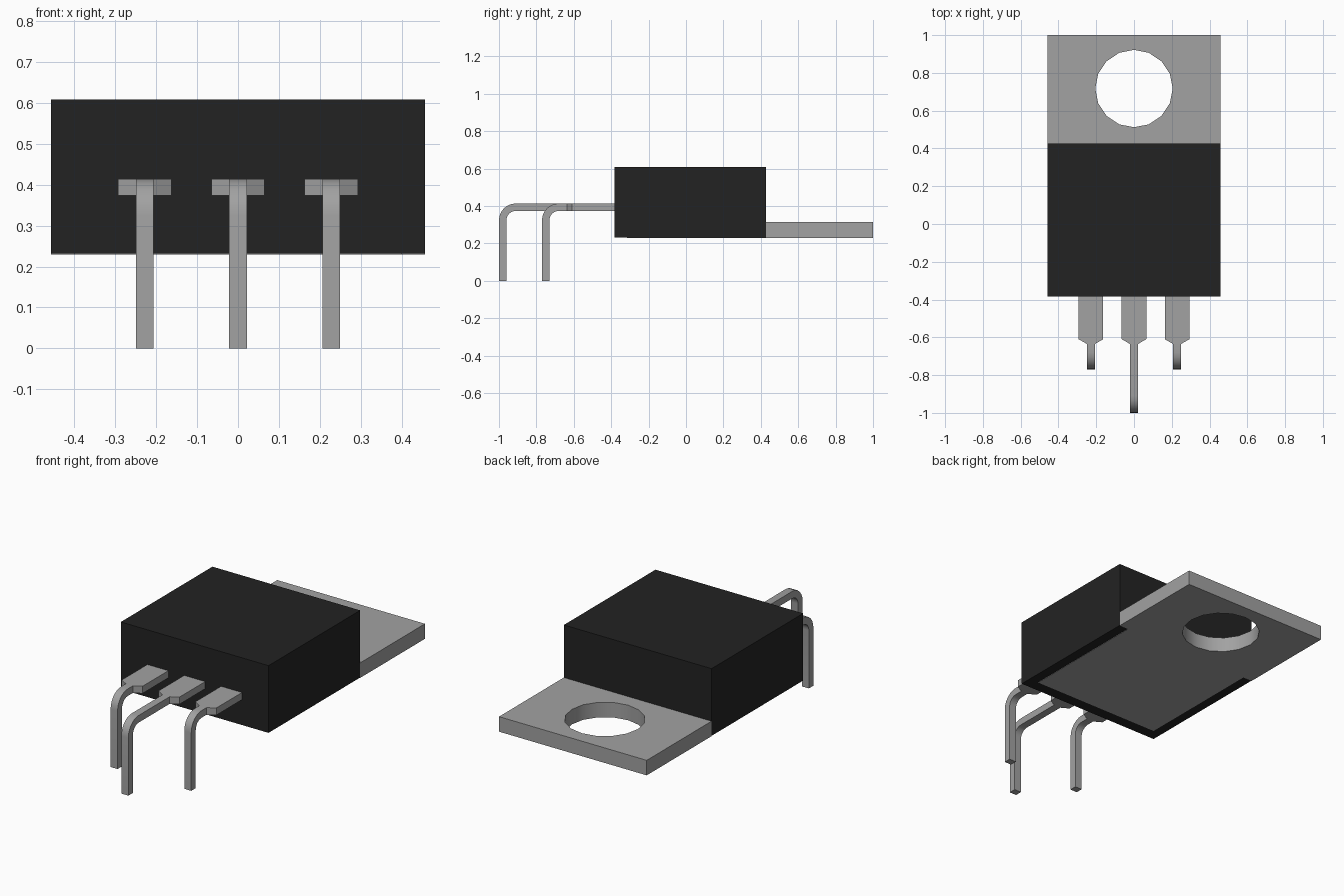
import bpy, bmesh, math

cube = bpy.data.objects.get("Cube")
if cube:
    bpy.data.objects.remove(cube, do_unlink=True)


def make_material(name, rgb, roughness):
    mat = bpy.data.materials.new(name)
    mat.use_nodes = True
    color = (*rgb, 1.0)
    mat.diffuse_color = color
    bsdf = mat.node_tree.nodes["Principled BSDF"]
    bsdf.inputs["Base Color"].default_value = color
    bsdf.inputs["Roughness"].default_value = roughness
    return mat


black_plastic = make_material("black plastic", (0.0165, 0.0165, 0.0165), 0.6)
grey_metal = make_material("grey metal", (0.36, 0.36, 0.36), 0.5)


def add_object(name, bm, mat, smooth=False):
    bmesh.ops.recalc_face_normals(bm, faces=bm.faces)
    mesh = bpy.data.meshes.new(name)
    bm.to_mesh(mesh)
    bm.free()
    mesh.materials.append(mat)
    obj = bpy.data.objects.new(name, mesh)
    bpy.context.collection.objects.link(obj)
    if smooth:
        bpy.ops.object.select_all(action='DESELECT')
        obj.select_set(True)
        bpy.context.view_layer.objects.active = obj
        bpy.ops.object.shade_smooth_by_angle(angle=math.radians(30))
    return obj


HALF_W = 0.457           # half width of body and tab
FRONT, BACK = -0.383, 0.427
BASE, TOP = 0.232, 0.608

# Moulded plastic body
bm = bmesh.new()
bmesh.ops.create_cube(bm, size=1)
bmesh.ops.scale(bm, vec=(2 * HALF_W, BACK - FRONT, TOP - BASE), verts=bm.verts)
bmesh.ops.translate(bm, vec=(0, (FRONT + BACK) / 2, (TOP + BASE) / 2), verts=bm.verts)
add_object("body", bm, black_plastic)


# Mounting tab: stepped plate, narrower under the body, with a round hole
def add_loop(bm, points, z):
    verts = [bm.verts.new((x, y, z)) for x, y in points]
    for a, b in zip(verts, verts[1:] + verts[:1]):
        bm.edges.new((a, b))


right_side = [(0.40, -0.315), (0.40, BACK), (HALF_W, BACK), (HALF_W, 1.0)]
outline = right_side + [(-x, y) for x, y in reversed(right_side)]
hole = [(0.205 * math.cos(math.tau * i / 16), 0.717 + 0.205 * math.sin(math.tau * i / 16))
        for i in range(16)]
bm = bmesh.new()
add_loop(bm, outline, 0.23)
add_loop(bm, hole, 0.23)
bmesh.ops.triangle_fill(bm, use_beauty=True, edges=bm.edges[:], normal=(0, 0, 1))
ext = bmesh.ops.extrude_face_region(bm, geom=bm.faces[:], use_keep_orig=True)
raised = [v for v in ext["geom"] if isinstance(v, bmesh.types.BMVert)]
bmesh.ops.translate(bm, vec=(0, 0, 0.084), verts=raised)
add_object("mounting_tab", bm, grey_metal, smooth=True)


# Leads: flat shoulder, taper, rounded bend, then straight down to the ground
def add_lead(name, x, y_outer):
    half_t, radius, z_mid = 0.02, 0.07, 0.394
    wide, narrow = 0.065, 0.0215
    y_leg = y_outer + half_t
    # Each station: y, z, bend angle, half width
    stations = [(FRONT + 0.02, z_mid, 0, wide), (-0.61, z_mid, 0, wide),
                (-0.635, z_mid, 0, narrow)]
    for i in range(7):
        a = math.pi / 2 * i / 6
        stations.append((y_leg + radius * (1 - math.sin(a)),
                         z_mid - radius * (1 - math.cos(a)), a, narrow))
    stations.append((y_leg, 0, math.pi / 2, narrow))

    bm = bmesh.new()
    rings = []
    for y, z, a, w in stations:
        ny, nz = -math.sin(a) * half_t, math.cos(a) * half_t
        rings.append([bm.verts.new((x + sx * w, y + s * ny, z + s * nz))
                      for sx, s in ((-1, -1), (1, -1), (1, 1), (-1, 1))])
    for r0, r1 in zip(rings, rings[1:]):
        for i in range(4):
            j = (i + 1) % 4
            bm.faces.new((r0[i], r0[j], r1[j], r1[i]))
    bm.faces.new(rings[0])
    bm.faces.new(rings[-1])
    add_object(name, bm, grey_metal, smooth=True)


add_lead("right_lead", -0.228, -0.77)
add_lead("middle_lead", 0.0, -1.0)
add_lead("left_lead", 0.228, -0.77)
